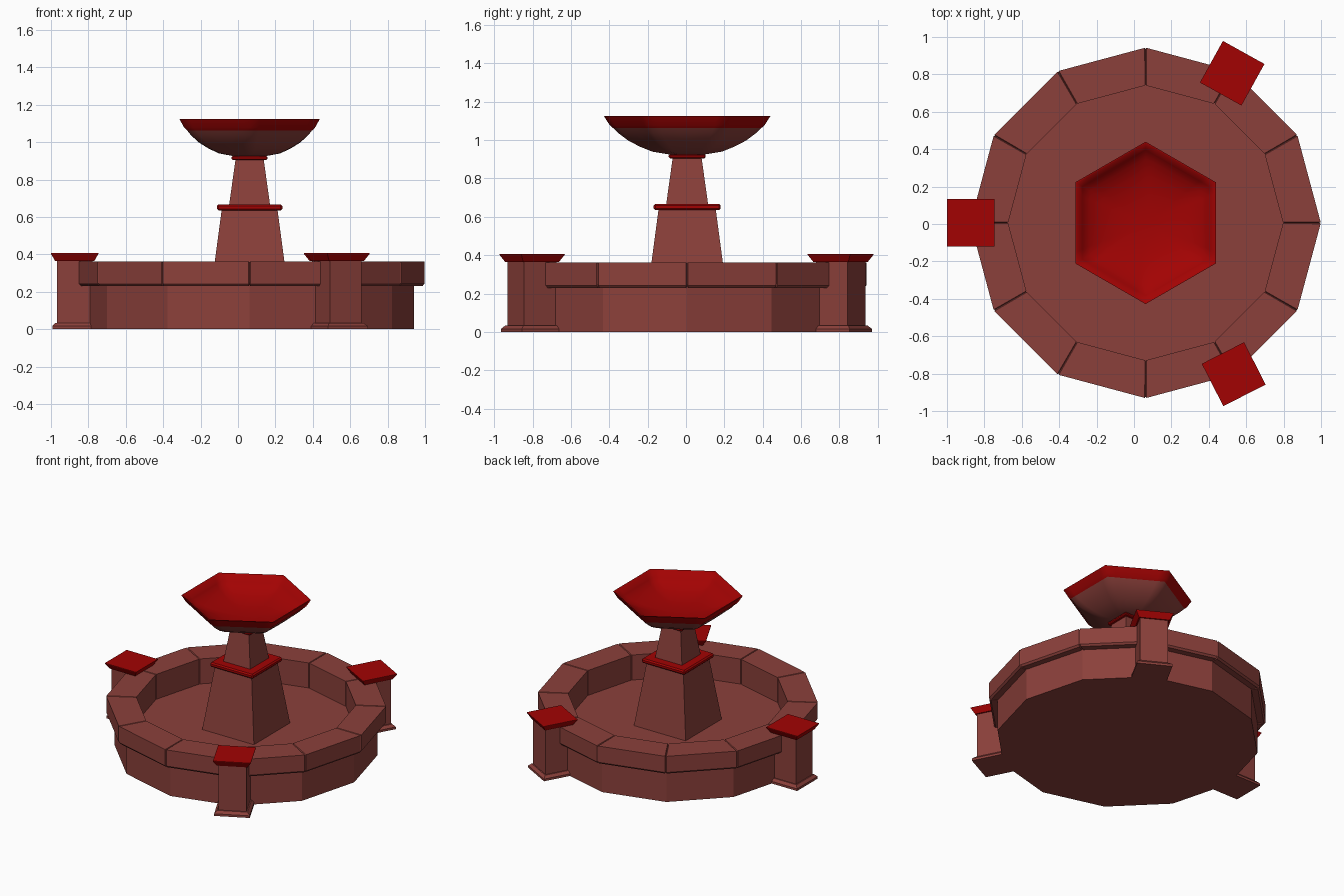
import bpy, bmesh, math
from mathutils import Matrix

if "Cube" in bpy.data.objects:
    bpy.data.objects.remove(bpy.data.objects["Cube"])

CX, CY = 0.062, 0.006  # fountain axis


def material(name, rgb):
    m = bpy.data.materials.new(name)
    m.diffuse_color = (*rgb, 1)
    m.use_nodes = True
    m.node_tree.nodes["Principled BSDF"].inputs["Base Color"].default_value = m.diffuse_color
    return m


STONE = material("brown stone", (0.26, 0.051, 0.043))
RED = material("deep red", (0.365, 0.0008, 0.0008))


def loft(name, rings, mat, place=None, bevel=0, smooth=None, caps=(True, True), closed=False):
    """Skin a stack of equal-length rings, with optional end caps or closed into a loop."""
    bm = bmesh.new()
    loops = [[bm.verts.new(p) for p in ring] for ring in rings]
    n = len(loops[0])
    for a, b in zip(loops, loops[1:] + (loops[:1] if closed else [])):
        for i in range(n):
            j = (i + 1) % n
            bm.faces.new((a[i], a[j], b[j], b[i]))
    if caps[0] and not closed:
        bm.faces.new(loops[0][::-1])
    if caps[1] and not closed:
        bm.faces.new(loops[-1])
    if closed:
        bmesh.ops.recalc_face_normals(bm, faces=bm.faces)
    me = bpy.data.meshes.new(name)
    bm.to_mesh(me)
    bm.free()
    me.materials.append(mat)
    ob = bpy.data.objects.new(name, me)
    bpy.context.collection.objects.link(ob)
    ob.matrix_world = place or Matrix.Translation((CX, CY, 0))
    if bevel:
        mod = ob.modifiers.new("bevel", 'BEVEL')
        mod.width, mod.segments = bevel, 1
    if smooth:
        bpy.ops.object.select_all(action='DESELECT')
        bpy.context.view_layer.objects.active = ob
        ob.select_set(True)
        bpy.ops.object.shade_smooth_by_angle(angle=math.radians(smooth))
    return ob


def square(h, z):
    return [(-h, -h, z), (h, -h, z), (h, h, z), (-h, h, z)]


def polygon(r, z, n=12):
    return [(r * math.cos(math.tau * i / n), r * math.sin(math.tau * i / n), z) for i in range(n)]


def hexagon(r, z, sharp=1.0, n=48):
    """Ring between a circle (sharp=0) and a hexagon pointing along y (sharp=1)."""
    pts = []
    for i in range(n):
        t = 360 * i / n
        d = math.radians((t + 30) % 60 - 30)
        k = math.cos(math.pi / 6) / math.cos(d)
        q = r * (sharp * k + (1 - sharp) * 0.93)
        pts.append((q * math.cos(math.radians(t)), q * math.sin(math.radians(t)), z))
    return pts


def coping_section(deg, groove):
    """Rim cross-section at one angle, shrunk by the groove depth at a joint."""
    d = math.radians((deg + 15) % 30 - 15)
    k = math.cos(math.radians(15)) / math.cos(math.radians(15) - abs(d))
    g, a = groove, math.radians(deg)
    prof = [(0.735 + g, 0.168), (0.735 + g, 0.362 - g), (0.937 - g, 0.362 - g),
            (0.937 - g, 0.243 + g), (0.925 - g, 0.23 + g), (0.87, 0.23 + g), (0.87, 0.168)]
    return [(r * k * math.cos(a), r * k * math.sin(a), z) for r, z in prof]


# basin: low twelve-sided tub with a sunken floor
loft("basin_wall", [polygon(0.88, 0), polygon(0.88, 0.24)], STONE, caps=(True, False))
loft("basin_floor", [polygon(0.74, 0.174), polygon(0.74, 0.178)], STONE, caps=(False, True))

# coping: rim of twelve stones with narrow grooves at the joints
loft("coping", [coping_section(30 * k + off, g) for k in range(12)
                for off, g in ((-0.3, 0), (0, 0.007), (0.3, 0))], STONE, closed=True)

# pillars around the rim
for k, (x, y, deg) in enumerate(((0.525, 0.806, 61), (-0.873, 0.006, 0), (0.533, -0.803, -63))):
    place = Matrix.Translation((x, y, 0)) @ Matrix.Rotation(math.radians(deg), 4, 'Z')
    loft(f"pillar_{k + 1}", [square(0.120, 0), square(0.120, 0.016), square(0.103, 0.034),
                             square(0.095, 0.034), square(0.095, 0.37)], STONE, place,
         caps=(True, False))
    loft(f"pillar_cap_{k + 1}", [square(0.104, 0.364), square(0.127, 0.403), square(0.127, 0.407)],
         RED, place)

# central pedestal in two tapered stages
loft("lower_pedestal", [square(0.211, 0.174), square(0.149, 0.64)], STONE, caps=(False, False))
loft("pedestal_band", [square(0.175, 0.635), square(0.175, 0.668)], RED, bevel=0.009)
loft("upper_pedestal", [square(0.11, 0.66), square(0.075, 0.91)], STONE, caps=(False, False))
loft("pedestal_collar", [square(0.096, 0.905), square(0.096, 0.926)], RED, bevel=0.006)

# bowl: open stone underside, and a red lip continuing into a shallow round lining
loft("bowl_underside", [hexagon(0.1, 0.926, 0.6), hexagon(0.185, 0.940, 0.7), hexagon(0.25, 0.966, 0.82),
                        hexagon(0.31, 0.998, 0.9), hexagon(0.362, 1.038, 0.96), hexagon(0.388, 1.066, 1)],
     STONE, smooth=65, caps=(True, False))
loft("bowl_lip", [hexagon(0.386, 1.062), hexagon(0.404, 1.078), hexagon(0.434, 1.125),
                  hexagon(0.424, 1.125), hexagon(0.39, 1.08), hexagon(0.345, 1.05, 0.9),
                  hexagon(0.27, 1.022, 0.6), hexagon(0.18, 1.003, 0.3), hexagon(0.08, 0.993, 0)],
     RED, smooth=65, caps=(False, True))
